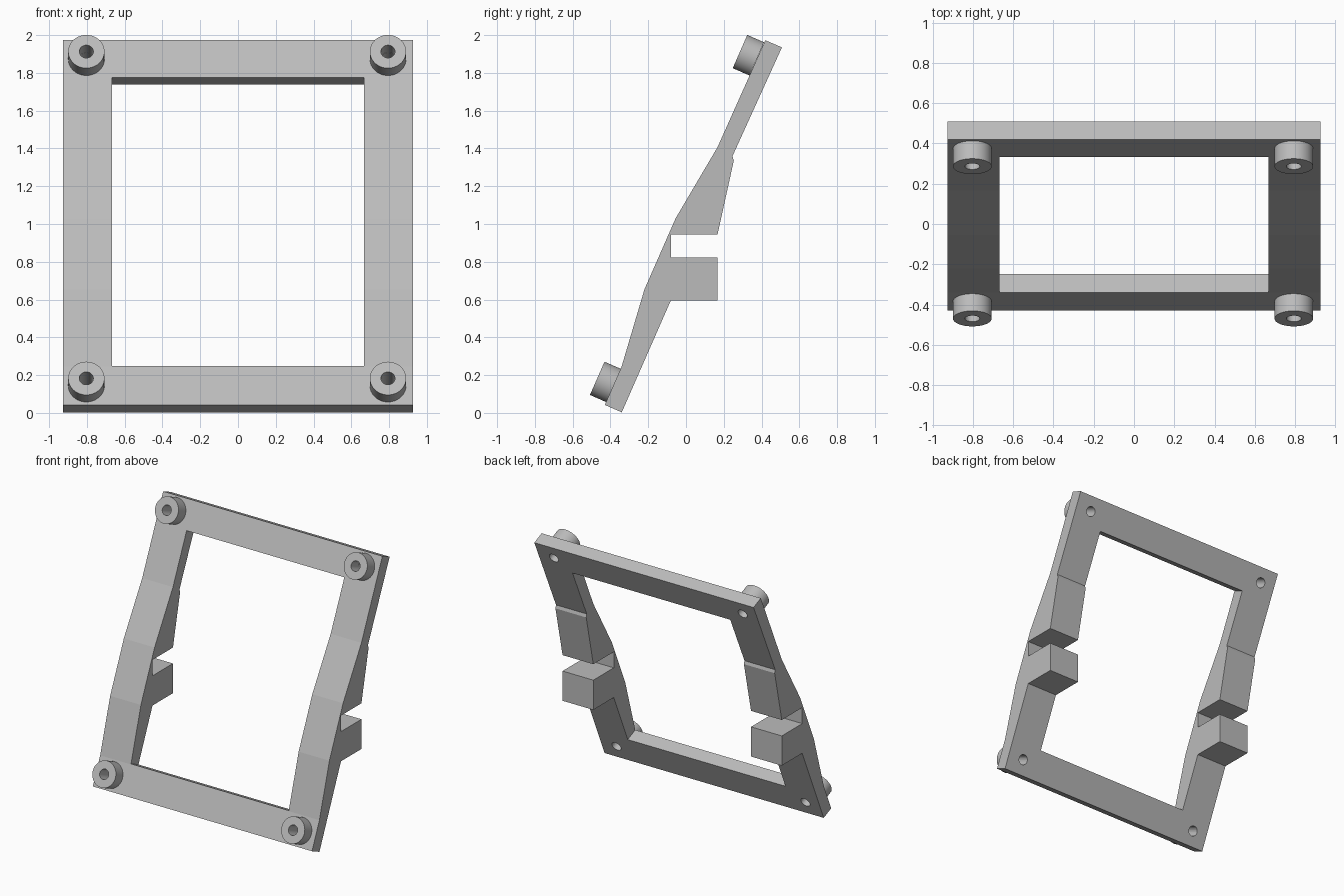
import bpy, bmesh, math
from mathutils import Vector, Matrix

if "Cube" in bpy.data.objects:
    bpy.data.objects.remove(bpy.data.objects["Cube"])

grey = bpy.data.materials.new("plain grey")
grey.diffuse_color = (0.5, 0.5, 0.5, 1)
grey.use_nodes = True
grey.node_tree.nodes["Principled BSDF"].inputs["Base Color"].default_value = grey.diffuse_color

TILT = math.atan2(0.401, 0.916)          # lean of the frame away from the front
UP = Vector((0, math.sin(TILT), math.cos(TILT)))
OUT = Vector((0, -math.cos(TILT), math.sin(TILT)))
# local axes: x = across, y = up along the plate, z = out of its front
AXES = Matrix(((1, 0, 0), UP, OUT)).transposed().to_4x4()


def make(name, bm):
    bmesh.ops.recalc_face_normals(bm, faces=bm.faces)
    me = bpy.data.meshes.new(name)
    bm.to_mesh(me)
    bm.free()
    ob = bpy.data.objects.new(name, me)
    bpy.context.collection.objects.link(ob)
    me.materials.append(grey)
    return ob


def cut(target, cutter):
    mod = target.modifiers.new("cut", 'BOOLEAN')
    mod.operation, mod.solver, mod.object = 'DIFFERENCE', 'EXACT', cutter
    bpy.context.view_layer.objects.active = target
    bpy.ops.object.modifier_apply(modifier=mod.name)
    bpy.data.objects.remove(cutter)


# Frame: side profile (y, z) extruded across the whole width
profile = [(0.42, 1.973), (0.508, 1.935), (0.246, 1.359), (0.253, 1.335),
           (0.167, 0.945), (-0.08, 0.945), (-0.08, 0.823), (0.167, 0.823),
           (0.167, 0.596), (-0.08, 0.596), (-0.34, 0.003), (-0.43, 0.042),
           (-0.341, 0.245), (-0.22, 0.654), (-0.055, 1.03), (0.167, 1.407)]
bm = bmesh.new()
face = bm.faces.new([bm.verts.new((-0.927, y, z)) for y, z in profile])
ext = bmesh.ops.extrude_face_region(bm, geom=[face])
bmesh.ops.translate(bm, vec=(1.854, 0, 0),
                    verts=[v for v in ext["geom"] if isinstance(v, bmesh.types.BMVert)])
frame = make("mounting_frame", bm)

# Window opening, square to the leaning plate
low, high = Vector((0, -0.339, 0.249)), Vector((0, 0.333, 1.775))
bm = bmesh.new()
bmesh.ops.create_cube(bm, size=1, matrix=Matrix.Translation((low + high) / 2) @ AXES
                      @ Matrix.Diagonal((1.334, (high - low).length, 2, 1)))
cut(frame, make("window_cutter", bm))

# Corner bosses with bolt holes running through the frame
H, R, BORE, N = 0.097, 0.096, 0.037, 48
for level, y, z in (("lower", -0.47, 0.183), ("upper", 0.286, 1.913)):
    for side, x in (("left", -0.803), ("right", 0.794)):
        place = Matrix.Translation((x, y, z)) @ AXES
        bm = bmesh.new()
        bmesh.ops.create_cone(bm, cap_ends=True, segments=N, radius1=BORE, radius2=BORE,
                              depth=0.6, matrix=place)
        cut(frame, make("bolt_cutter", bm))

        bm = bmesh.new()
        rings = [[bm.verts.new(place @ Vector((r * math.cos(a), r * math.sin(a), h)))
                  for a in (2 * math.pi * i / N for i in range(N))]
                 for r, h in ((R, -H), (R, 0), (BORE, 0), (BORE, -H))]
        for k in range(4):
            a, b = rings[k], rings[(k + 1) % 4]
            for i in range(N):
                j = (i + 1) % N
                bm.faces.new((a[i], a[j], b[j], b[i]))
        boss = make(f"{level}_{side}_boss", bm)
        bpy.ops.object.select_all(action='DESELECT')
        boss.select_set(True)
        bpy.context.view_layer.objects.active = boss
        bpy.ops.object.shade_smooth_by_angle(angle=math.radians(30))
